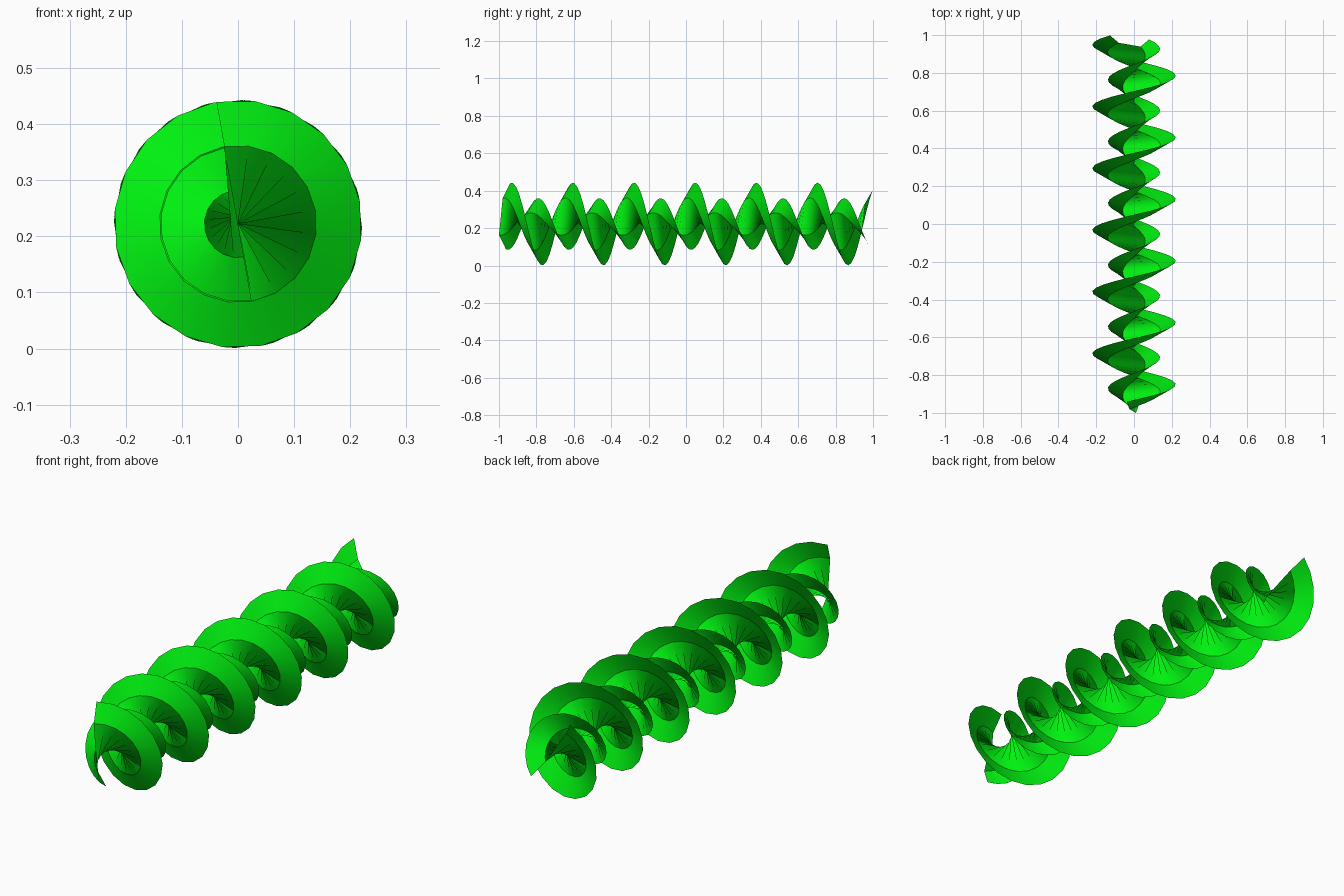
import bpy, math

if "Cube" in bpy.data.objects:
    bpy.data.objects.remove(bpy.data.objects["Cube"])

AXIS_Z = 0.222      # height of the screw axis
PITCH = 0.327       # advance per turn
TURNS = 5.93
STEPS = 119
START = math.radians(100)

# Channel-shaped strip: (signed radius, y at the front end)
profile = [(-0.138, -0.962), (-0.06, -1.0), (0.14, -0.98), (0.221, -0.941)]

# Sweep the strip along the screw path, clockwise seen from the front
verts, faces = [], []
n = len(profile)
for i in range(STEPS + 1):
    turn = TURNS * i / STEPS
    a = START - 2 * math.pi * turn
    for r, y in profile:
        verts.append((r * math.cos(a), y + PITCH * turn, AXIS_Z + r * math.sin(a)))
    if i:
        for k in range(n - 1):
            p, q = (i - 1) * n + k, i * n + k
            faces.append((p, p + 1, q + 1, q))

mesh = bpy.data.meshes.new("twisted_strip")
mesh.from_pydata(verts, [], faces)
mesh.update()
strip = bpy.data.objects.new("twisted_strip", mesh)
bpy.context.collection.objects.link(strip)

# Green colour
green = bpy.data.materials.new("green")
green.diffuse_color = (0.0, 0.87, 0.005, 1)
green.use_nodes = True
green.node_tree.nodes["Principled BSDF"].inputs["Base Color"].default_value = green.diffuse_color
mesh.materials.append(green)

# Smooth along the sweep, crisp at the strip's bends
bpy.context.view_layer.objects.active = strip
strip.select_set(True)
bpy.ops.object.shade_smooth_by_angle(angle=math.radians(30))
